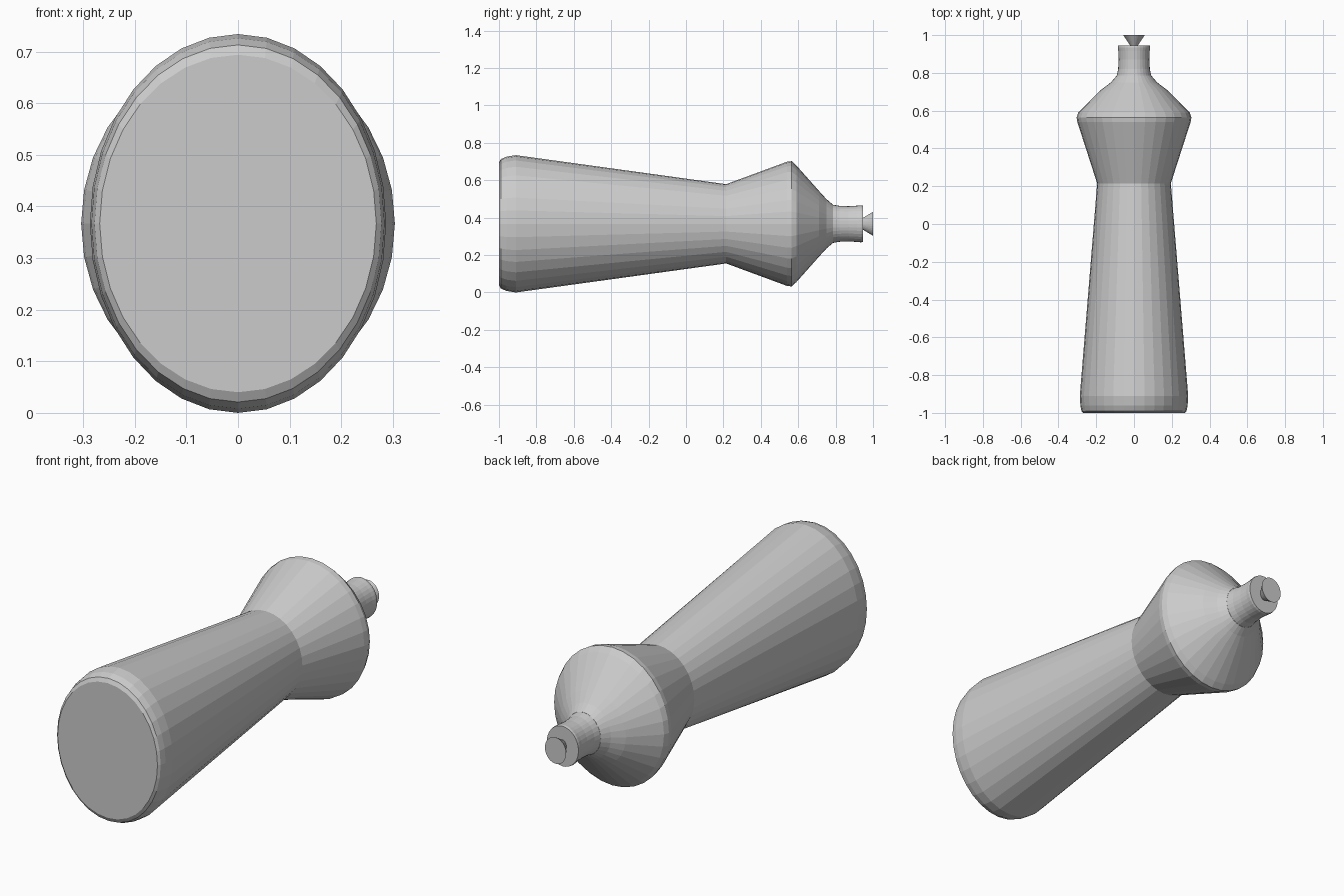
import bpy
import bmesh
from math import sin, cos, tau

SIDES = 32
AXIS_HEIGHT = 0.367

default = bpy.data.objects.get("Cube")
if default:
    bpy.data.objects.remove(default, do_unlink=True)

plastic = bpy.data.materials.new("light grey plastic")
plastic.use_nodes = True
grey = (0.6, 0.6, 0.6, 1)
plastic.diffuse_color = grey
plastic.node_tree.nodes["Principled BSDF"].inputs["Base Color"].default_value = grey


def loft(name, profile, caps=(True, True)):
    """Join elliptical rings (y, half width, half height) along y."""
    bm = bmesh.new()
    rings = []
    for y, rx, rz in profile:
        rings.append([bm.verts.new((rx * sin(tau * i / SIDES), y,
                                    AXIS_HEIGHT + rz * cos(tau * i / SIDES)))
                      for i in range(SIDES)])
    for a, b in zip(rings, rings[1:]):
        for i in range(SIDES):
            j = (i + 1) % SIDES
            bm.faces.new((a[i], a[j], b[j], b[i]))
    if caps[0]:
        bm.faces.new(rings[0])
    if caps[1]:
        bm.faces.new(rings[-1])
    bmesh.ops.recalc_face_normals(bm, faces=bm.faces)
    mesh = bpy.data.meshes.new(name)
    bm.to_mesh(mesh)
    bm.free()
    mesh.materials.append(plastic)
    obj = bpy.data.objects.new(name, mesh)
    bpy.context.collection.objects.link(obj)
    return obj


# Tapered bottle with a rounded base, narrow waist and flared shoulder
loft("bottle_body", [
    (-1.0, 0.268, 0.327), (-0.99, 0.278, 0.346), (-0.96, 0.284, 0.359),
    (-0.91, 0.287, 0.367), (0.215, 0.195, 0.212), (0.54, 0.300, 0.332),
    (0.565, 0.304, 0.335), (0.59, 0.295, 0.312), (0.71, 0.175, 0.177),
    (0.75, 0.122, 0.133), (0.785, 0.092, 0.103)])

# Slightly waisted neck
loft("bottle_neck", [
    (0.78, 0.092, 0.103), (0.82, 0.084, 0.096), (0.87, 0.081, 0.094),
    (0.915, 0.083, 0.097), (0.935, 0.086, 0.099), (0.946, 0.085, 0.097)])

# Flared nozzle tip
loft("nozzle_tip", [(0.94, 0.017, 0.028), (1.0, 0.057, 0.064)])
